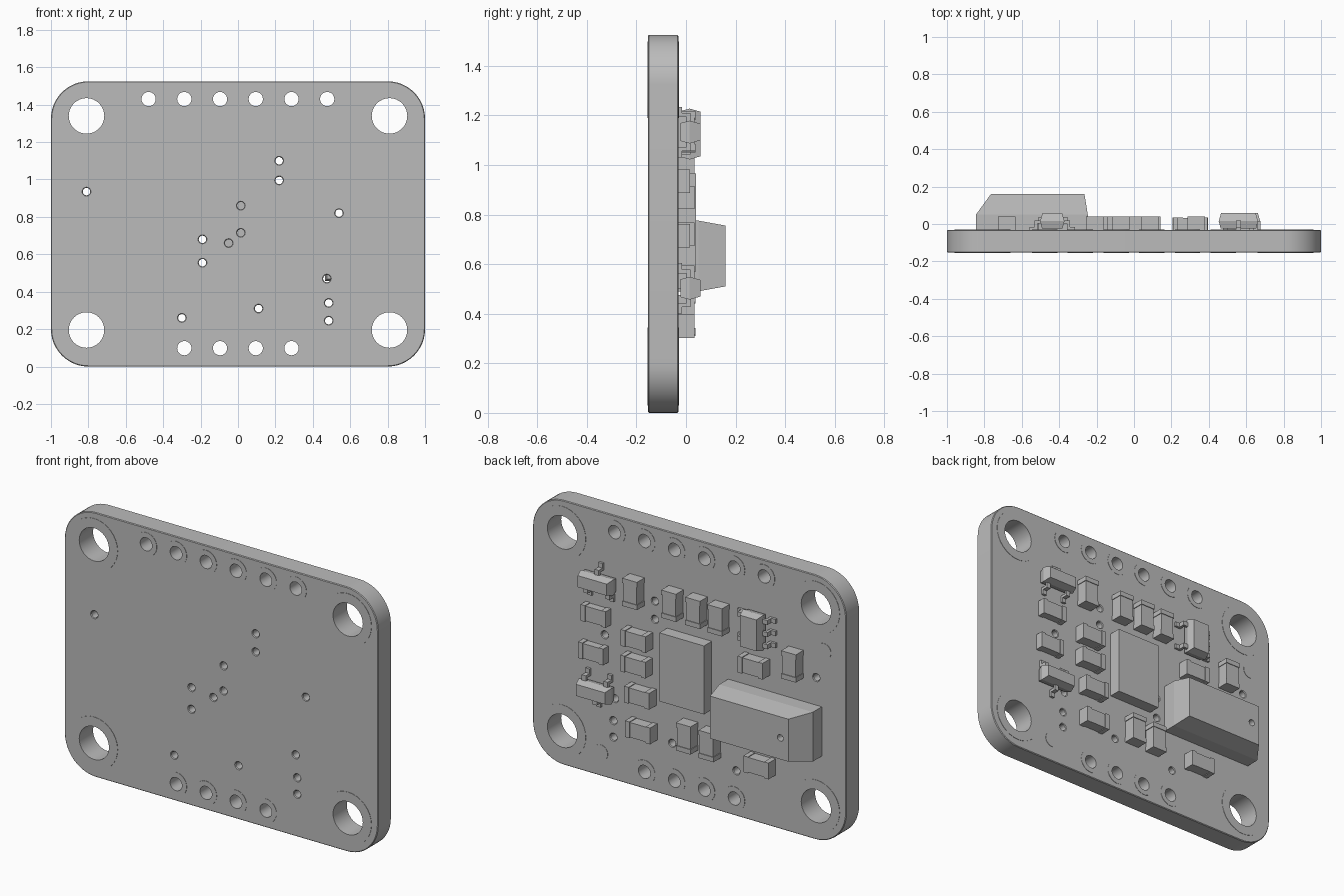
import bpy, bmesh, math

cube = bpy.data.objects.get("Cube")
if cube:
    bpy.data.objects.remove(cube, do_unlink=True)

grey = bpy.data.materials.new("plain grey")
grey.use_nodes = True
colour = (0.5, 0.5, 0.5, 1)
grey.diffuse_color = colour
grey.node_tree.nodes["Principled BSDF"].inputs["Base Color"].default_value = colour

FRONT, BACK = -0.153, -0.031      # board faces along y


def add(name, data):
    ob = bpy.data.objects.new(name, data)
    bpy.context.collection.objects.link(ob)
    data.materials.append(grey)
    return ob


def activate(ob):
    bpy.ops.object.select_all(action='DESELECT')
    ob.select_set(True)
    bpy.context.view_layer.objects.active = ob


def circle(x, z, r, n=32):
    return [(x + r * math.cos(2 * math.pi * i / n), z + r * math.sin(2 * math.pi * i / n))
            for i in range(n)]


def plate(name, loops, y0, y1, bevel=0.0):
    """Flat sheet with holes, filled from closed outlines in the x-z plane."""
    cu = bpy.data.curves.new(name, 'CURVE')
    cu.dimensions, cu.fill_mode = '2D', 'BOTH'
    cu.extrude = (y1 - y0) / 2 - bevel
    cu.bevel_depth, cu.offset, cu.bevel_resolution = bevel, -bevel, 0
    for loop in loops:
        sp = cu.splines.new('POLY')
        sp.points.add(len(loop) - 1)
        for p, (x, z) in zip(sp.points, loop):
            p.co = (x, z, 0, 1)
        sp.use_cyclic_u = True
    ob = add(name, cu)
    ob.location.y = (y0 + y1) / 2
    ob.rotation_euler.x = math.pi / 2
    activate(ob)
    bpy.ops.object.convert(target='MESH')
    bpy.ops.object.shade_smooth_by_angle()
    return bpy.context.object


def loft(bm, sections):
    """Solid through rectangles (y, x centre, z centre, width, height)."""
    rings = []
    for y, x, z, w, h in sections:
        rings.append([bm.verts.new((x + a * w / 2, y, z + b * h / 2))
                      for a, b in ((-1, -1), (1, -1), (1, 1), (-1, 1))])
    bm.faces.new(rings[0])
    bm.faces.new(rings[-1][::-1])
    for lo, hi in zip(rings, rings[1:]):
        for i in range(4):
            j = (i + 1) % 4
            bm.faces.new((lo[j], lo[i], hi[i], hi[j]))


def finish(name, bm):
    bmesh.ops.recalc_face_normals(bm, faces=bm.faces)
    me = bpy.data.meshes.new(name)
    bm.to_mesh(me)
    bm.free()
    return add(name, me)


def box(bm, x, z, w, h, y0, y1):
    loft(bm, [(y0, x, z, w, h), (y1, x, z, w, h)])


def passive(name, x, z, upright, height):
    """Small two-terminal part with slightly larger end caps."""
    bm = bmesh.new()
    length, wide, cap, top = 0.16, 0.094, 0.028, BACK + height
    for off, l, w, t in ((0, length - 2 * cap, wide - 0.008, top - 0.004),
                         (-(length - cap) / 2, cap, wide, top),
                         ((length - cap) / 2, cap, wide, top)):
        if upright:
            box(bm, x, z + off, w, l, BACK, t)
        else:
            box(bm, x + off, z, l, w, BACK, t)
    finish(name, bm)


def leaded(name, x, z, w, h, leads):
    """Moulded body with drafted sides and bent leads (side axis, sign, offset)."""
    bm = bmesh.new()
    loft(bm, [(BACK + 0.008, x, z, w - 0.02, h - 0.02), (0.015, x, z, w, h),
              (0.058, x, z, w - 0.025, h - 0.025)])
    for axis, sign, off in leads:
        half = (w if axis == 'x' else h) / 2
        for out, long, y0, y1 in ((0.005, 0.05, 0.003, 0.018),
                                  (0.022, 0.016, BACK, 0.018),
                                  (0.038, 0.036, BACK, BACK + 0.014)):
            d = sign * (half + out)
            if axis == 'x':
                box(bm, x + d, z + off, long, 0.026, y0, y1)
            else:
                box(bm, x + off, z + d, 0.026, long, y0, y1)
    finish(name, bm)


# Hole layout
mounts = [(sx * 0.81, z) for sx in (-1, 1) for z in (0.195, 1.34)]
pins = [(-0.478 + 0.191 * i, 1.43) for i in range(6)]
pins += [(-0.287 + 0.191 * i, 0.098) for i in range(4)]
vias = [(-0.81, 0.935), (0.22, 1.1), (0.22, 0.995), (0.015, 0.86), (0.015, 0.715),
        (-0.05, 0.66), (0.54, 0.82), (-0.19, 0.68), (-0.19, 0.555), (-0.3, 0.26),
        (0.11, 0.31), (0.485, 0.34), (0.485, 0.245), (0.475, 0.47)]

# Board with rounded corners
HEIGHT, R = 1.525, 0.2
outline = []
for k, (cx, cz) in enumerate(((1 - R, HEIGHT - R), (R - 1, HEIGHT - R), (R - 1, R), (1 - R, R))):
    for i in range(13):
        a = math.pi / 2 * (k + i / 12)
        outline.append((cx + R * math.cos(a), cz + R * math.sin(a)))
holes = [circle(x, z, 0.1) for x, z in mounts] + [circle(x, z, 0.043) for x, z in pins]
holes += [circle(x, z, 0.02, 16) for x, z in vias]
plate("board", [outline] + holes, FRONT, BACK, 0.004)

# Plated sleeves and pads around the larger holes
rims = []
for spots, inner, outer in ((mounts, 0.095, 0.15), (pins, 0.038, 0.068)):
    for x, z in spots:
        rims += [circle(x, z, outer), circle(x, z, inner)]
plate("hole_sleeves", rims, FRONT - 0.002, BACK + 0.002)
plate("alignment_pads", [circle(-0.86, 1.1, 0.045), circle(0.565, 0.135, 0.045)],
      BACK - 0.01, BACK + 0.002)

# Small two-terminal parts
upright = [(0.333, 1.137), (0.084, 1.135), (-0.069, 1.135), (-0.21, 1.13),
           (-0.681, 0.99), (-0.009, 0.395), (-0.155, 0.39)]
flat = [(0.313, 0.869), (0.315, 0.721), (0.291, 0.548), (0.285, 0.35),
        (-0.433, 0.915), (-0.471, 0.35)]
low = [(0.581, 0.935), (0.597, 0.715)]
for group, is_upright, height in ((upright, True, 0.07), (flat, False, 0.066), (low, False, 0.048)):
    for x, z in group:
        passive("small_component", x, z, is_upright, height)

# Parts with bent leads
leaded("upper_transistor", 0.558, 1.133, 0.21, 0.092,
       [('z', 1, 0), ('z', -1, -0.07), ('z', -1, 0.07)])
leaded("lower_transistor", 0.57, 0.503, 0.21, 0.092,
       [('z', -1, 0), ('z', 1, -0.07), ('z', 1, 0.07)])
leaded("regulator", -0.437, 1.125, 0.13, 0.205,
       [('x', -1, o) for o in (-0.07, 0, 0.07)] + [('x', 1, o) for o in (-0.07, 0.07)])

# Main chip
bm = bmesh.new()
box(bm, 0, 0.768, 0.285, 0.395, BACK, 0.04)
finish("main_chip", bm)

# Large sensor block with one strongly sloped end and a round port
bm = bmesh.new()
loft(bm, [(BACK, -0.546, 0.633, 0.598, 0.285), (0.05, -0.546, 0.633, 0.598, 0.285),
          (0.16, -0.515, 0.633, 0.5, 0.245)])
sensor = finish("sensor_block", bm)
bm = bmesh.new()
bmesh.ops.create_cone(bm, cap_ends=True, segments=24, radius1=0.019, radius2=0.019, depth=0.1)
cutter = finish("port_cutter", bm)
cutter.location = (-0.714, 0.17, 0.634)
cutter.rotation_euler.x = math.pi / 2
cutter.hide_render = True
cut = sensor.modifiers.new("port", 'BOOLEAN')
cut.operation, cut.object = 'DIFFERENCE', cutter
activate(sensor)
bpy.ops.object.modifier_apply(modifier=cut.name)
bpy.data.objects.remove(cutter, do_unlink=True)
